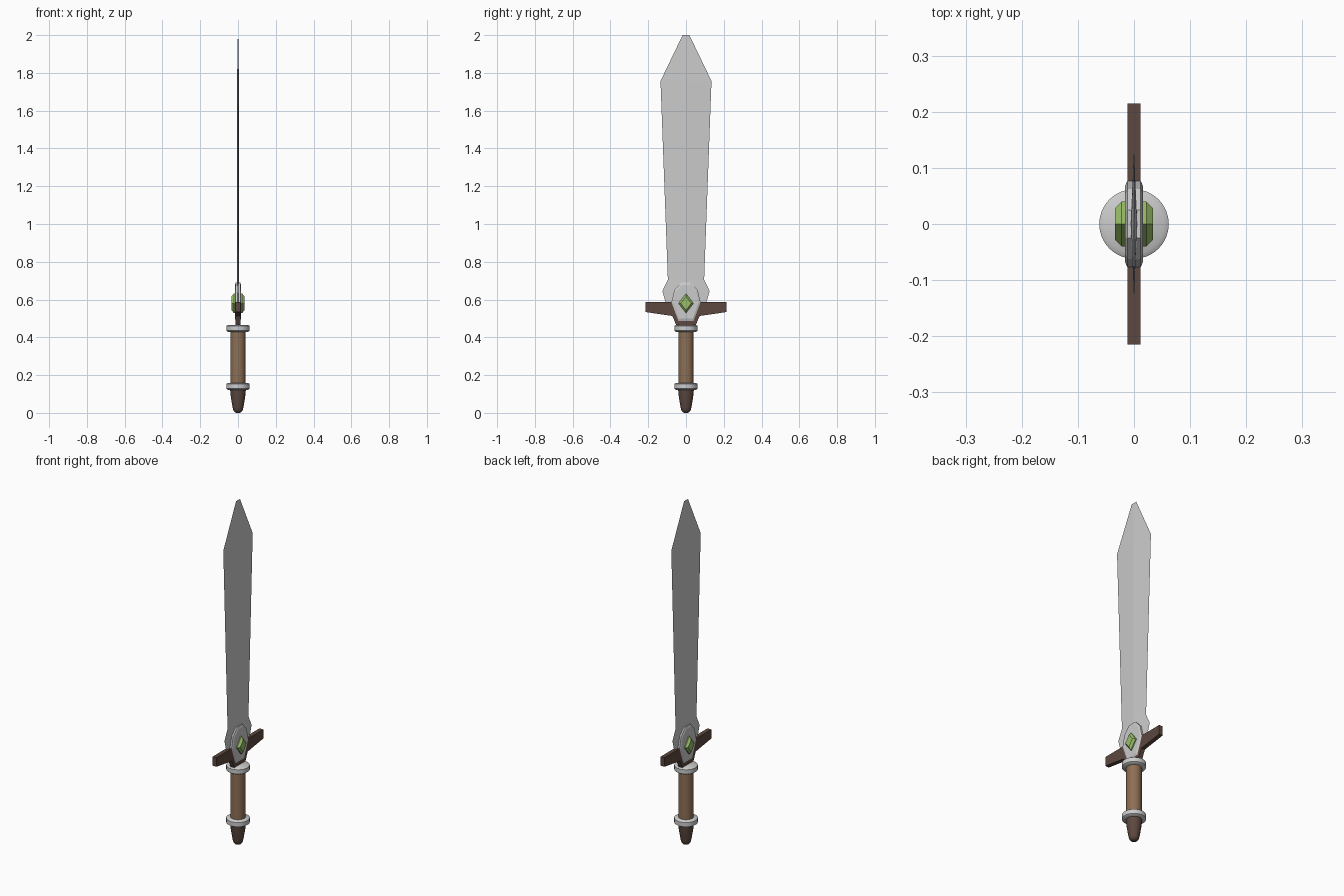
import bpy, bmesh, math

if "Cube" in bpy.data.objects:
    bpy.data.objects.remove(bpy.data.objects["Cube"])


def paint(name, rgb):
    m = bpy.data.materials.new(name)
    m.diffuse_color = (*rgb, 1)
    m.use_nodes = True
    m.node_tree.nodes["Principled BSDF"].inputs["Base Color"].default_value = m.diffuse_color
    return m


WOOD = paint("grip_wood", (0.27, 0.16, 0.09))
DARK = paint("dark_wood", (0.11, 0.065, 0.05))
GREEN = paint("green_gem", (0.32, 0.52, 0.14))


def finish(bm, name, mat=None, smooth=None):
    bmesh.ops.recalc_face_normals(bm, faces=bm.faces)
    me = bpy.data.meshes.new(name)
    bm.to_mesh(me)
    bm.free()
    ob = bpy.data.objects.new(name, me)
    bpy.context.collection.objects.link(ob)
    if mat:
        me.materials.append(mat)
    if smooth:
        bpy.ops.object.select_all(action='DESELECT')
        bpy.context.view_layer.objects.active = ob
        ob.select_set(True)
        bpy.ops.object.shade_smooth_by_angle(angle=math.radians(smooth))
    return ob


def loft(bm, rings):
    """Bridge matching point loops and cap both ends."""
    loops = [[bm.verts.new(p) for p in r] for r in rings]
    n = len(loops[0])
    for a, b in zip(loops, loops[1:]):
        for i in range(n):
            j = (i + 1) % n
            bm.faces.new((a[i], a[j], b[j], b[i]))
    bm.faces.new(loops[0])
    bm.faces.new(loops[-1])


def lathe(name, profile, mat=None, sides=32):
    """Round part about z from (radius, height) pairs."""
    bm = bmesh.new()
    loft(bm, [[(r * math.cos(2 * math.pi * i / sides),
                r * math.sin(2 * math.pi * i / sides), z) for i in range(sides)]
              for r, z in profile])
    return finish(bm, name, mat, 35)


def slab(name, half, layers, zc=0, mat=None):
    """Mirrored (y, z) outline stacked along x; layers are (x, scale about zc)."""
    outline = half + [(-y, z) for y, z in reversed(half) if y > 0]
    bm = bmesh.new()
    loft(bm, [[(x, y * s, zc + (z - zc) * s) for y, z in outline] for x, s in layers])
    return finish(bm, name, mat)


# Blade: thin diamond section with a low central ridge (half width, ridge, height)
bm = bmesh.new()
loft(bm, [[(0, w, z), (t, 0, z), (0, -w, z), (-t, 0, z)] for w, t, z in (
    (0.100, 0.006, 0.55), (0.108, 0.006, 0.585), (0.125, 0.006, 0.645),
    (0.096, 0.006, 0.705), (0.135, 0.005, 1.757), (0.018, 0.001, 2.0))])
finish(bm, "blade")

# Crossguard
slab("crossguard",
     [(0.215, 0.587), (0.215, 0.534), (0.072, 0.513), (0.05, 0.46)],
     [(-0.012, 1), (0.012, 1)], mat=DARK)

# Bevelled plate on both faces of the guard
slab("guard_plate",
     [(0.025, 0.69), (0.062, 0.65), (0.077, 0.585), (0.04, 0.487)],
     [(-0.016, 0.88), (-0.012, 1), (0.012, 1), (0.016, 0.88)], zc=0.585)

# Faceted gem showing on both sides
slab("gem", [(0, 0.632), (0.04, 0.58), (0, 0.528)],
     [(-0.034, 0.7), (-0.022, 1), (0.022, 1), (0.034, 0.7)], zc=0.58, mat=GREEN)

# Grip
lathe("grip", [(0.04, 0.13), (0.04, 0.45)], WOOD)

# Collars at both ends of the grip
for name, z in (("lower_collar", 0.122), ("upper_collar", 0.429)):
    lathe(name, [(0.053, z), (0.062, z + 0.006), (0.062, z + 0.031), (0.053, z + 0.037)])

# Rounded pommel
lathe("pommel", [(0.008, 0.0), (0.018, 0.004), (0.025, 0.014), (0.029, 0.03),
                 (0.038, 0.085), (0.042, 0.125)], DARK)
